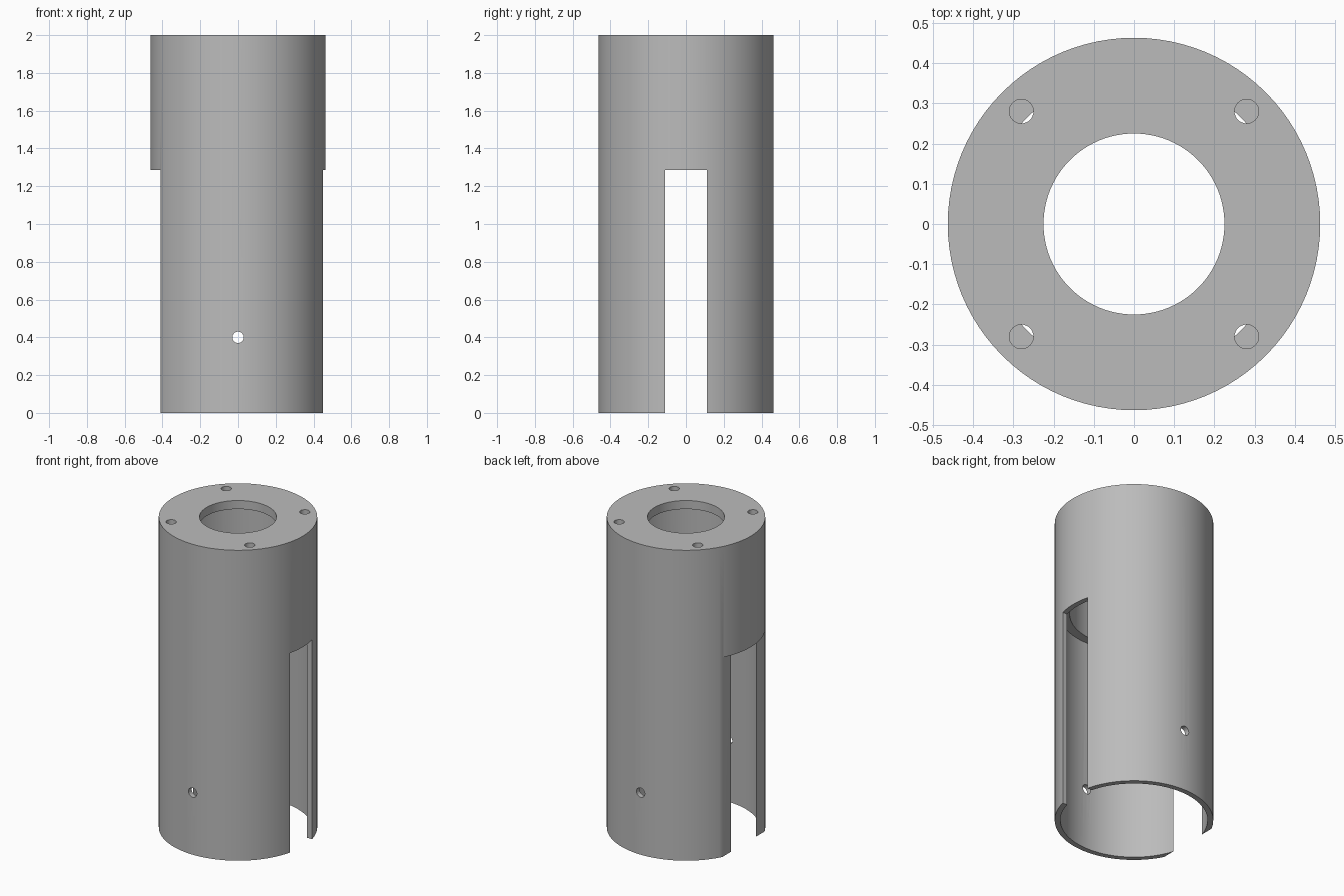
import bpy
import bmesh
import math

SEGMENTS = 96

cube = bpy.data.objects.get("Cube")
if cube:
    bpy.data.objects.remove(cube, do_unlink=True)

grey = bpy.data.materials.new("plain grey")
grey.use_nodes = True
colour = (0.5, 0.5, 0.5, 1.0)
grey.diffuse_color = colour
grey.node_tree.nodes["Principled BSDF"].inputs["Base Color"].default_value = colour


def add_object(name, bm):
    bmesh.ops.recalc_face_normals(bm, faces=bm.faces)
    mesh = bpy.data.meshes.new(name)
    bm.to_mesh(mesh)
    bm.free()
    mesh.materials.append(grey)
    obj = bpy.data.objects.new(name, mesh)
    bpy.context.collection.objects.link(obj)
    return obj


def lathe(name, profile):
    """Turn a closed (radius, height) profile around the z axis."""
    bm = bmesh.new()
    rings = []
    for i in range(SEGMENTS):
        a = 2 * math.pi * i / SEGMENTS
        rings.append([bm.verts.new((r * math.cos(a), r * math.sin(a), z)) for r, z in profile])
    for i, ring in enumerate(rings):
        following = rings[(i + 1) % SEGMENTS]
        for j in range(len(profile)):
            k = (j + 1) % len(profile)
            bm.faces.new((ring[j], following[j], following[k], ring[k]))
    return add_object(name, bm)


def box(name, low, high):
    bm = bmesh.new()
    bmesh.ops.create_cube(bm, size=1)
    for v in bm.verts:
        v.co = [l if c < 0 else h for c, l, h in zip(v.co, low, high)]
    return add_object(name, bm)


def rod(name, radius, depth, location, tilt=0.0):
    bm = bmesh.new()
    bmesh.ops.create_cone(bm, cap_ends=True, segments=32, radius1=radius, radius2=radius, depth=depth)
    obj = add_object(name, bm)
    obj.location = location
    obj.rotation_euler.x = tilt
    return obj


# Tube: thin skirt, thicker upper wall, top plate with a centre bore
housing = lathe("housing", [
    (0.463, 0), (0.463, 2), (0.225, 2), (0.225, 1.945),
    (0.375, 1.945), (0.375, 1.385), (0.43, 1.385), (0.43, 0),
])

# Side slot, flat cut on the opposite side, and cross hole
cutters = [
    box("slot_cutter", (0.2, -0.112, -0.1), (0.6, 0.112, 1.285)),
    box("flat_cutter", (-0.6, -0.4, -0.1), (-0.41, 0.4, 1.285)),
    rod("cross_hole_cutter", 0.03, 1.2, (0, 0, 0.4), math.pi / 2),
]
# Four bolt holes through the top plate, nicking the wall below
for x in (-0.28, 0.28):
    for y in (-0.28, 0.28):
        cutters.append(rod("bolt_hole_cutter", 0.03, 0.11, (x, y, 2)))

for cutter in cutters:
    cutter.hide_render = True
    cutter.hide_viewport = False
    mod = housing.modifiers.new(cutter.name, "BOOLEAN")
    mod.operation = "DIFFERENCE"
    mod.solver = "EXACT"
    mod.object = cutter

# Bake the cuts, then drop the cutters
bpy.context.view_layer.objects.active = housing
housing.select_set(True)
for mod in list(housing.modifiers):
    bpy.ops.object.modifier_apply(modifier=mod.name)
for cutter in cutters:
    bpy.data.objects.remove(cutter, do_unlink=True)

bpy.ops.object.select_all(action="DESELECT")
housing.select_set(True)
bpy.ops.object.shade_smooth_by_angle(angle=math.radians(30))
